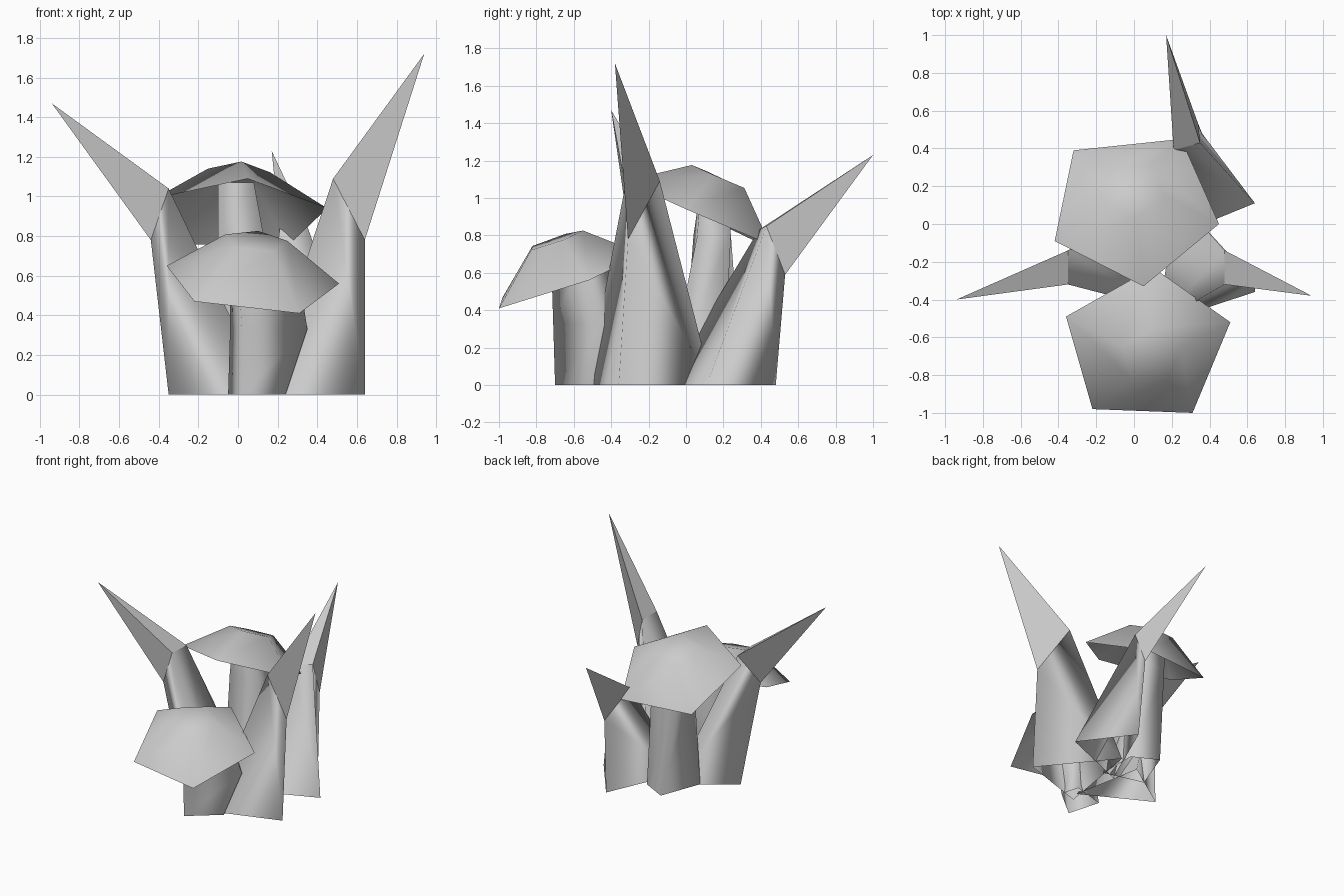
import bpy
import bmesh
import math
from mathutils import Vector

default_cube = bpy.data.objects.get("Cube")
if default_cube:
    bpy.data.objects.remove(default_cube, do_unlink=True)

grey = bpy.data.materials.new("plain_grey")
grey.use_nodes = True
grey_colour = (0.6, 0.6, 0.6, 1)
grey.diffuse_color = grey_colour
grey.node_tree.nodes["Principled BSDF"].inputs["Base Color"].default_value = grey_colour


def loft(name, rings, tip=None, close_top=False, angle=140):
    """Skin a stack of equal rings, optionally ending in a point or a lid."""
    bm = bmesh.new()
    loops = [[bm.verts.new(point) for point in ring] for ring in rings]
    count = len(loops[0])
    for lower, upper in zip(loops, loops[1:]):
        for i in range(count):
            j = (i + 1) % count
            bm.faces.new((lower[i], lower[j], upper[j], upper[i]))
    if tip:
        point = bm.verts.new(tip)
        for i in range(count):
            bm.faces.new((loops[-1][i], loops[-1][(i + 1) % count], point))
    if close_top:
        bm.faces.new(loops[-1])
    mesh = bpy.data.meshes.new(name)
    bm.to_mesh(mesh)
    bm.free()
    mesh.materials.append(grey)
    part = bpy.data.objects.new(name, mesh)
    bpy.context.scene.collection.objects.link(part)
    bpy.ops.object.select_all(action="DESELECT")
    part.select_set(True)
    bpy.context.view_layer.objects.active = part
    bpy.ops.object.shade_smooth_by_angle(angle=math.radians(angle))


def level(z, outline):
    """Lift a flat outline to one height."""
    return [(x, y, z) for x, y in outline]


def mushroom_cap(name, rim, crown_centre, scale):
    """Hollow tilted cap: a wide rim rising to a small parallel crown."""
    rim = [Vector(point) for point in rim]
    centre = sum(rim, Vector()) / len(rim)
    crown = [Vector(crown_centre) + (point - centre) * scale for point in rim]
    loft(name, [rim, crown], close_top=True)


def leaf(name, base, bend, tip):
    """Three-sided leaf: a soft lower blade, then a crisp spike bent outward."""
    loft(name + "_blade", [level(0, base), bend])
    loft(name + "_spike", [bend], tip=tip, angle=20)


# Tall mushroom at the back
mushroom_cap(
    "back_cap",
    [(0.05, -0.33, 1.09), (0.45, 0, 0.94), (0.25, 0.45, 0.75),
     (-0.32, 0.39, 0.76), (-0.42, -0.09, 0.99)],
    crown_centre=(0, 0.18, 1.11), scale=0.36)
loft("back_stem", [
    level(0, [(-0.11, -0.02), (0.2, -0.1), (0.2, 0.2), (0.01, 0.3)]),
    level(0.8, [(-0.1, 0.04), (0.13, 0.06), (0.13, 0.24), (-0.08, 0.24)]),
    level(1.07, [(-0.1, 0.08), (0.08, 0.08), (0.08, 0.22), (-0.1, 0.22)]),
])

# Short mushroom at the front
mushroom_cap(
    "front_cap",
    [(0.1, -0.23, 0.7), (-0.36, -0.49, 0.65), (-0.22, -0.98, 0.47),
     (0.31, -1, 0.41), (0.51, -0.52, 0.56)],
    crown_centre=(0.09, -0.7, 0.775), scale=0.36)
loft("front_stem", [
    level(0, [(0.02, -0.7), (0.24, -0.52), (0.2, -0.38), (-0.05, -0.45)]),
    level(0.33, [(0.02, -0.71), (0.35, -0.45), (0.2, -0.35), (-0.04, -0.5)]),
    level(0.65, [(0, -0.72), (0.3, -0.56), (0.2, -0.42), (-0.04, -0.52)]),
])

# Leaves around the stems
leaf("left_leaf",
     base=[(0.64, -0.36), (0.12, -0.53), (0.23, 0.14)],
     bend=[(0.64, -0.31, 0.78), (0.48, -0.32, 1.09), (0.48, -0.14, 1.09)],
     tip=(0.94, -0.38, 1.72))
leaf("right_leaf",
     base=[(-0.35, -0.18), (0.15, -0.45), (0.05, 0.09)],
     bend=[(-0.44, -0.3, 0.78), (-0.35, -0.32, 1.04), (-0.35, -0.14, 1.03)],
     tip=(-0.94, -0.4, 1.47))
leaf("back_leaf",
     base=[(0.36, 0.48), (0.64, 0.11), (0.1, -0.11)],
     bend=[(0.34, 0.53, 0.59), (0.35, 0.43, 0.85), (0.21, 0.39, 0.83)],
     tip=(0.17, 1, 1.23))
